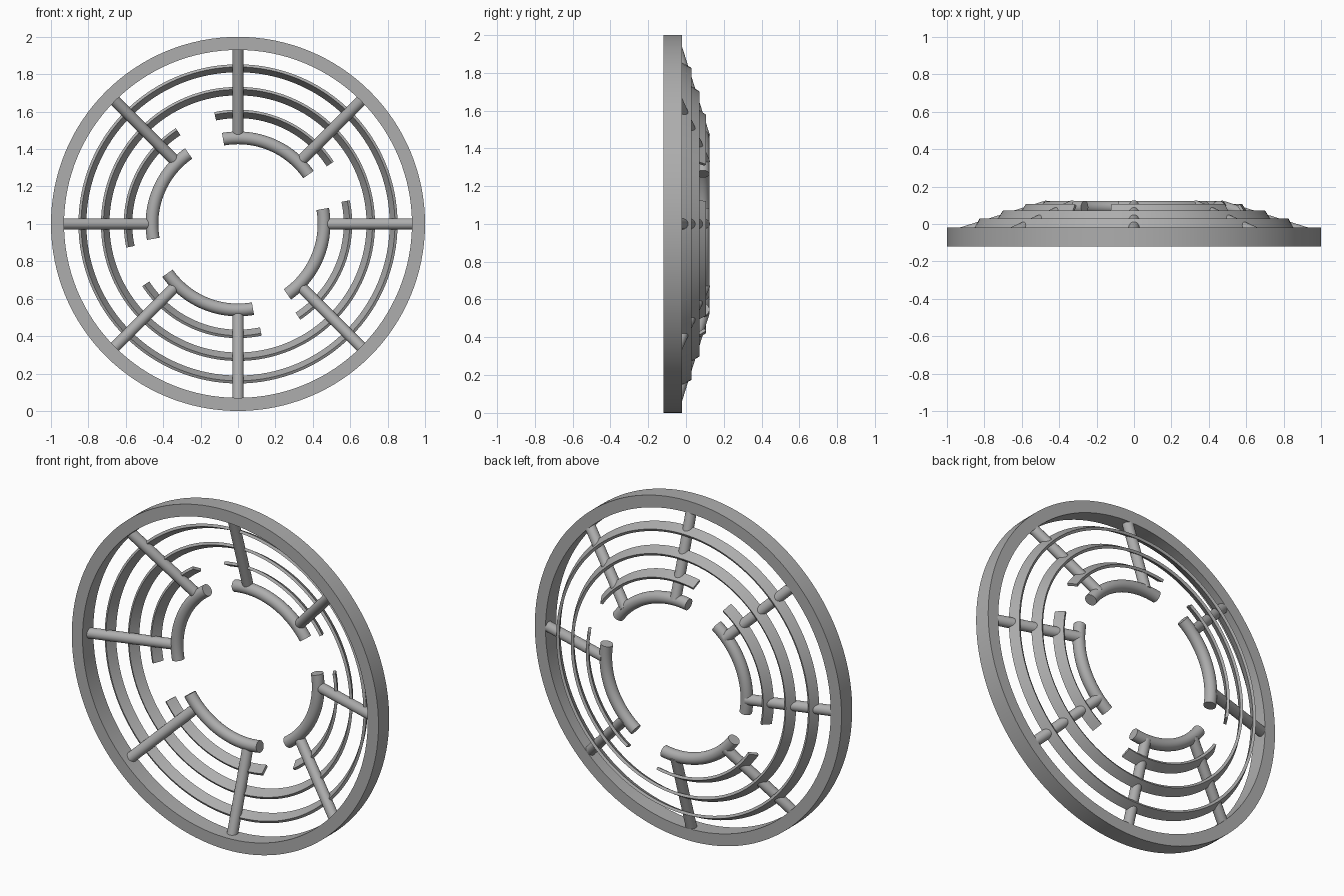
import bpy
import bmesh
from math import sin, cos, radians, pi
from mathutils import Vector, Matrix

cube = bpy.data.objects.get("Cube")
if cube:
    bpy.data.objects.remove(cube)

metal = bpy.data.materials.new("grey_metal")
metal.use_nodes = True
grey = (0.42, 0.42, 0.42, 1)
metal.diffuse_color = grey
metal.node_tree.nodes["Principled BSDF"].inputs["Base Color"].default_value = grey

CENTRE = Vector((0, 0, 1))


def point(r, y, angle):
    return CENTRE + Vector((r * cos(angle), y, r * sin(angle)))


def finish(name, bm):
    bmesh.ops.recalc_face_normals(bm, faces=bm.faces)
    mesh = bpy.data.meshes.new(name)
    bm.to_mesh(mesh)
    bm.free()
    mesh.materials.append(metal)
    obj = bpy.data.objects.new(name, mesh)
    bpy.context.collection.objects.link(obj)
    bpy.ops.object.select_all(action="DESELECT")
    obj.select_set(True)
    bpy.context.view_layer.objects.active = obj
    bpy.ops.object.shade_smooth_by_angle(angle=radians(35))
    return obj


def sweep(name, profile, mid=0, half=180, steps=128):
    """Revolve an (r, y) profile about the front axis; capped if not a full turn."""
    bm = bmesh.new()
    full = half == 180
    count = steps if full else steps + 1
    loops = []
    for i in range(count):
        a = radians(mid - half + 2 * half * i / steps)
        loops.append([bm.verts.new(point(r, y, a)) for r, y in profile])
    n = len(profile)
    for i in range(steps):
        a, b = loops[i], loops[(i + 1) % count]
        for j in range(n):
            k = (j + 1) % n
            bm.faces.new((a[j], a[k], b[k], b[j]))
    if not full:
        bm.faces.new(loops[0])
        bm.faces.new(loops[-1])
    return finish(name, bm)


def strip(r, y, tilt, length=0.06, thick=0.016):
    """Thin rectangle whose front edge leans outwards."""
    s, c = sin(radians(tilt)), cos(radians(tilt))
    corners = ((-1, -1), (1, -1), (1, 1), (-1, 1))
    return [(r - u * length / 2 * s + v * thick / 2 * c,
             y + u * length / 2 * c + v * thick / 2 * s) for u, v in corners]


def disc(r, y, radius, n=24):
    return [(r + radius * cos(2 * pi * i / n), y + radius * sin(2 * pi * i / n))
            for i in range(n)]


# Outer rim
sweep("outer_rim", [(0.93, -0.12), (1, -0.12), (1, -0.02), (0.93, -0.02)])

# Full tilted rings, stepping back towards the middle
sweep("large_ring", strip(0.832, 0.0, 28))
sweep("middle_ring", strip(0.71, 0.042, 32))

# Four broken arcs around the opening
for i in range(4):
    mid = 67.5 + 90 * i
    sweep(f"arc_strip_{i + 1}", strip(0.588, 0.076, 32), mid, 34.5, 32)
    sweep(f"inner_arc_{i + 1}", disc(0.46, 0.09, 0.034), mid, 32.5, 32)

# Eight sloping round spokes
for i in range(8):
    a = radians(45 * i)
    start, end = point(0.46, 0.098, a), point(0.94, -0.053, a)
    axis = end - start
    bm = bmesh.new()
    bmesh.ops.create_cone(
        bm, cap_ends=True, segments=24, radius1=0.03, radius2=0.03,
        depth=axis.length,
        matrix=Matrix.Translation((start + end) / 2)
        @ axis.to_track_quat("Z", "Y").to_matrix().to_4x4())
    finish(f"spoke_{i + 1}", bm)
